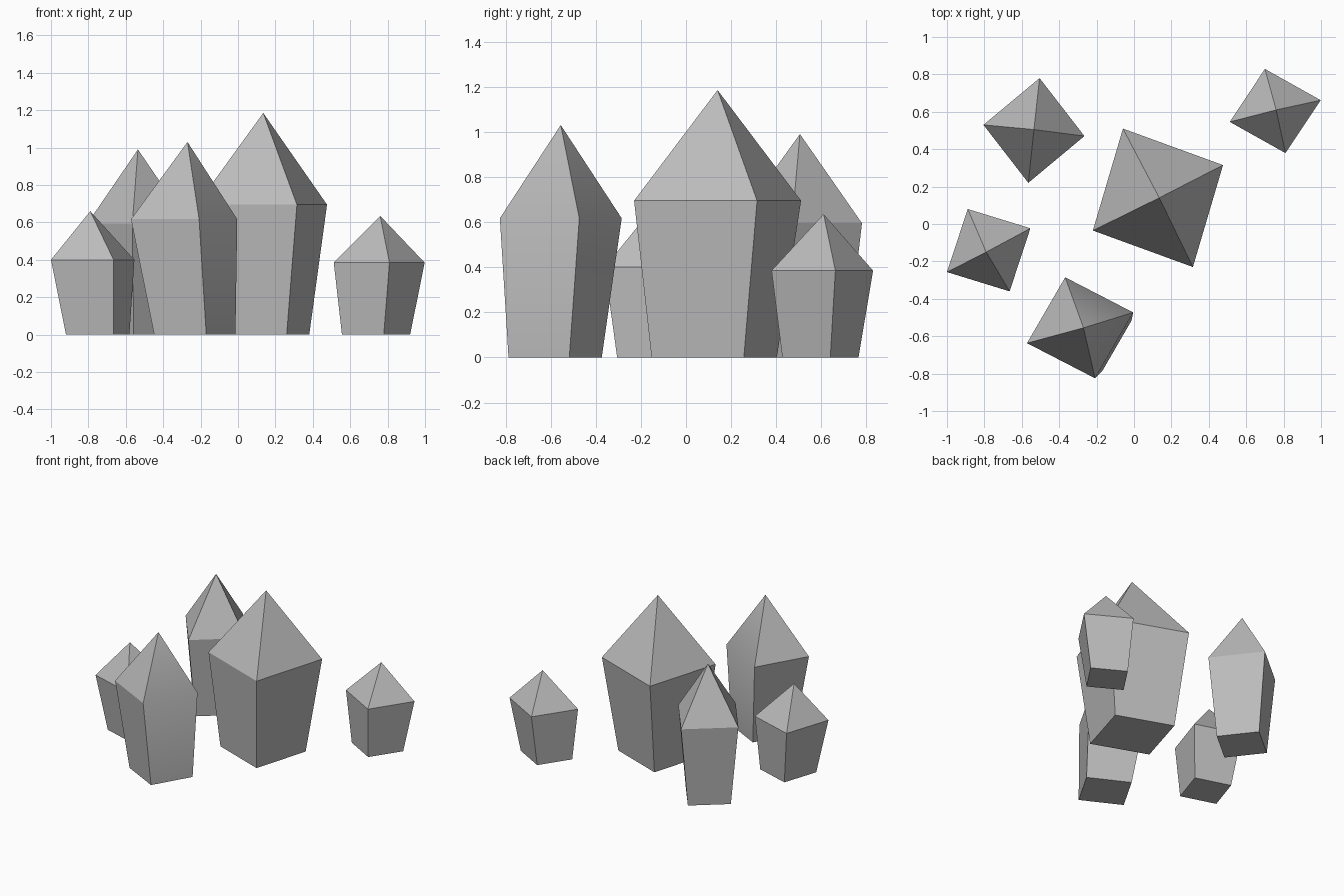
import bpy
import bmesh
import math
from mathutils import Vector

cube = bpy.data.objects.get("Cube")
if cube:
    bpy.data.objects.remove(cube, do_unlink=True)

# One plain grey stone colour
GREY = (0.5, 0.5, 0.5, 1.0)
stone = bpy.data.materials.new("grey_stone")
stone.use_nodes = True
stone.diffuse_color = GREY
stone.node_tree.nodes["Principled BSDF"].inputs["Base Color"].default_value = GREY


def ring(bm, centre, z, side, back, scale=1.0):
    """Four corners around a centre, spanned by two half diagonals."""
    side, back = Vector(side) * scale, Vector(back) * scale
    return [bm.verts.new((*(Vector(centre) + d), z))
            for d in (side, back, -side, -back)]


def crystal(name, shoulder, height, side, back, tip, base, taper):
    """Four-sided crystal: narrow base, wide shoulder, pointed tip."""
    bm = bmesh.new()
    low = ring(bm, base, 0, side, back, taper)
    top = ring(bm, shoulder, height, side, back)
    apex = bm.verts.new(tip)
    bm.faces.new(low[::-1])
    for i in range(4):
        j = (i + 1) % 4
        bm.faces.new((low[i], low[j], top[j], top[i]))
        bm.faces.new((top[i], top[j], apex))
    mesh = bpy.data.meshes.new(name)
    bm.to_mesh(mesh)
    bm.free()
    mesh.materials.append(stone)
    obj = bpy.data.objects.new(name, mesh)
    bpy.context.collection.objects.link(obj)
    # Soften only the shallow bends
    bpy.ops.object.select_all(action="DESELECT")
    obj.select_set(True)
    bpy.context.view_layer.objects.active = obj
    bpy.ops.object.shade_smooth_by_angle(angle=math.radians(30))
    return obj


# Large middle crystal
crystal("centre_crystal", shoulder=(0.128, 0.14), height=0.695,
        side=(0.348, 0.175), back=(-0.187, 0.37),
        tip=(0.135, 0.14, 1.185), base=(0.12, 0.125), taper=0.75)

# Tall leaning crystal at the front
crystal("front_crystal", shoulder=(-0.288, -0.555), height=0.617,
        side=(0.284, 0.082), back=(-0.08, 0.27),
        tip=(-0.27, -0.555, 1.03), base=(-0.231, -0.58), taper=0.765)

# Tall upright crystal at the back
crystal("back_crystal", shoulder=(-0.535, 0.5), height=0.595,
        side=(0.27, -0.03), back=(0.03, 0.28),
        tip=(-0.535, 0.505, 0.99), base=(-0.535, 0.5), taper=0.75)

# Small crystals at either side
crystal("right_small_crystal", shoulder=(-0.777, -0.14), height=0.4,
        side=(0.223, 0.117), back=(-0.112, 0.22),
        tip=(-0.79, -0.15, 0.66), base=(-0.75, -0.138), taper=0.76)
crystal("left_small_crystal", shoulder=(0.755, 0.604), height=0.385,
        side=(0.243, 0.058), back=(-0.055, 0.225),
        tip=(0.76, 0.61, 0.635), base=(0.738, 0.596), taper=0.75)
